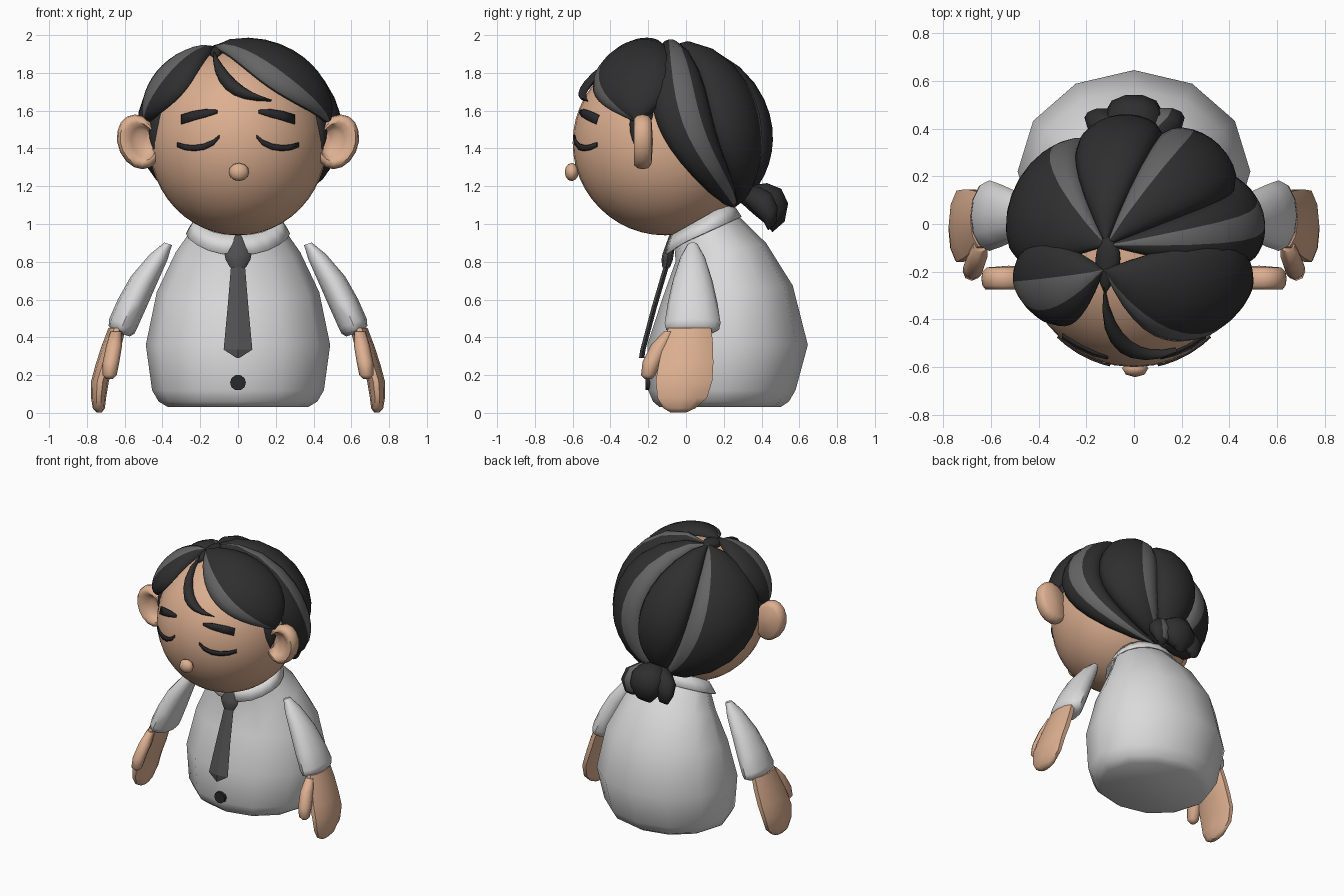
import bpy, bmesh, math
from mathutils import Vector as V

if "Cube" in bpy.data.objects:
    bpy.data.objects.remove(bpy.data.objects["Cube"])


def material(name, r, g, b):
    m = bpy.data.materials.new(name)
    m.diffuse_color = (r, g, b, 1)
    m.use_nodes = True
    m.node_tree.nodes["Principled BSDF"].inputs["Base Color"].default_value = m.diffuse_color
    return m


SKIN = material("skin", 0.72, 0.43, 0.28)
SHIRT = material("white shirt", 0.70, 0.70, 0.70)
HAIR = material("dark hair", 0.028, 0.028, 0.028)
STREAK = material("grey hair streak", 0.13, 0.13, 0.13)
TIE = material("tie grey", 0.08, 0.08, 0.08)
INK = material("face ink", 0.022, 0.022, 0.025)


def finish(name, bm, mats, angle=50):
    bmesh.ops.recalc_face_normals(bm, faces=bm.faces)
    me = bpy.data.meshes.new(name)
    bm.to_mesh(me)
    bm.free()
    for m in mats:
        me.materials.append(m)
    ob = bpy.data.objects.new(name, me)
    bpy.context.collection.objects.link(ob)
    bpy.ops.object.select_all(action='DESELECT')
    ob.select_set(True)
    bpy.context.view_layer.objects.active = ob
    bpy.ops.object.shade_smooth_by_angle(angle=math.radians(angle))
    return ob


def loft(name, rings, mats, n=12, caps=True, angle=50, streak=()):
    """Skin elliptical rings (centre, half axis a, half axis b)."""
    bm = bmesh.new()
    rows = []
    for c, a, b in rings:
        rows.append([bm.verts.new(V(c) + V(a) * math.cos(t) + V(b) * math.sin(t))
                     for t in (2 * math.pi * i / n for i in range(n))])
    for r, s in zip(rows, rows[1:]):
        for i in range(n):
            j = (i + 1) % n
            bm.faces.new((r[i], r[j], s[j], s[i])).material_index = int(i in streak)
    if caps:
        bm.faces.new(rows[0])
        bm.faces.new(rows[-1])
    return finish(name, bm, mats, angle)


def ball(name, centre, radii, mat, u=24, v=16):
    bm = bmesh.new()
    bmesh.ops.create_uvsphere(bm, u_segments=u, v_segments=v, radius=1)
    for p in bm.verts:
        p.co = V([c + r * q for c, r, q in zip(centre, radii, p.co)])
    return finish(name, bm, [mat], 80)


SKULL = V((0, -0.1, 1.45))


def lock(name, start, mid_a, mid_b, tip, streaks=(), base=0.495, bulge=0.068, nt=14, nv=10):
    """Puffy lock of hair lying on the skull between two arcs from start to tip."""
    k, a, b, e = [(V(p) - SKULL).normalized() for p in (start, mid_a, mid_b, tip)]
    bm = bmesh.new()
    rows = []
    for i in range(nt + 1):
        t = 0.003 + 0.985 * i / nt
        puff = math.sin(math.pi * t) ** 0.45
        top, under = [], []
        for j in range(nv + 1):
            v = j / nv
            ctrl = 2 * a.lerp(b, v).normalized() - 0.5 * (k + e)
            d = (k * (1 - t) ** 2 + ctrl * 2 * t * (1 - t) + e * t * t).normalized()
            top.append(SKULL + d * (base + bulge * puff * math.sin(math.pi * v) ** 0.6))
            under.append(SKULL + d * (base - 0.015))
        rows.append([bm.verts.new(p) for p in top + under[::-1]])
    n = len(rows[0])
    for r, s in zip(rows, rows[1:]):
        for i in range(n):
            j = (i + 1) % n
            f = bm.faces.new((r[i], r[j], s[j], s[i]))
            v = (i + 0.5) / nv
            f.material_index = int(any(lo < v < hi for lo, hi in streaks))
    bm.faces.new(rows[0])
    bm.faces.new(rows[-1])
    return finish(name, bm, [HAIR, STREAK], 60)


def face_y(x, z):
    return -0.11 - 0.49 * math.sqrt(1 - (x / 0.47) ** 2 - ((z - 1.43) / 0.49) ** 2)


def face_mark(name, points, side):
    """Thin plate on the face; points are (x, z, half height)."""
    bm = bmesh.new()
    rows = []
    for x, z, h in points:
        rows.append([bm.verts.new((side * x, face_y(x, q) - 0.004, q)) for q in (z - h, z + h)])
    for r, s in zip(rows, rows[1:]):
        bm.faces.new((r[0], r[1], s[1], s[0]))
    ob = finish(name, bm, [INK])
    mod = ob.modifiers.new("thickness", 'SOLIDIFY')
    mod.thickness, mod.offset = 0.009, 0


# torso: (z, centre y, half width, half depth, tilt)
torso = [(0.03, 0.18, 0.37, 0.32, 0), (0.06, 0.185, 0.42, 0.36, 0), (0.12, 0.19, 0.455, 0.39, 0),
         (0.36, 0.22, 0.488, 0.425, 0), (0.64, 0.22, 0.43, 0.345, 0.1),
         (0.85, 0.185, 0.33, 0.24, 0.2), (1.0, 0.09, 0.225, 0.155, 0.5)]
loft("shirt_torso", [((0, y, z), (w, 0, 0), (0, d, d * s)) for z, y, w, d, s in torso], [SHIRT], 12)
# folded collar that dips to the knot
collar = loft("shirt_collar", [((0, 0.08, 1.03), (0.22, 0, 0), (0, 0.16, 0.09)),
                               ((0, 0.09, 0.95), (0.275, 0, 0), (0, 0.205, 0.09))],
              [SHIRT], 20, caps=False)
for p in collar.data.vertices[20:]:
    if p.co.y < 0:
        p.co.z -= 0.025 * (1 - abs(abs(p.co.x) - 0.1) / 0.15)
mod = collar.modifiers.new("thickness", 'SOLIDIFY')
mod.thickness = 0.008

# tie and button
loft("tie_knot", [((0, y, z), (w, 0, 0), (0, d, 0)) for z, y, w, d in
                  [(0.95, -0.07, 0.012, 0.015), (0.84, -0.095, 0.072, 0.03),
                   (0.81, -0.10, 0.065, 0.03), (0.77, -0.105, 0.042, 0.02)]], [TIE], 8)
loft("tie_blade", [((0, y, z), (w, 0, 0), (0, 0.014, 0)) for z, y, w in
                   [(0.79, -0.10, 0.036), (0.56, -0.168, 0.055), (0.335, -0.228, 0.076),
                    (0.29, -0.235, 0.006)]], [TIE], 4, angle=20)
loft("shirt_button", [((0, y, 0.16), (0.042, 0, 0), (0, 0, 0.042)) for y in (-0.19, -0.215)], [INK], 10)

# head and nose
ball("head", (0, -0.11, 1.43), (0.47, 0.49, 0.49), SKIN, 36, 24)
ball("nose", (0.005, -0.605, 1.275), (0.055, 0.037, 0.048), SKIN, 8, 6)

for s, tag in ((1, "left"), (-1, "right")):
    # ear: rounded disc facing forward with a hollow towards the head: (radius, y, inward shift)
    prof = [(0.02, -0.225, 0.035), (0.4, -0.23, 0.035), (0.55, -0.25, 0.025), (0.7, -0.275, 0.01),
            (0.85, -0.275, 0), (0.96, -0.258, 0), (1, -0.23, 0), (0.96, -0.2, 0),
            (0.8, -0.182, 0), (0.02, -0.175, 0)]
    loft("ear_" + tag, [((s * (0.525 - sh), y, 1.435), (0.115 * r, 0, 0), (0.02 * s * r, 0, 0.145 * r))
                        for r, y, sh in prof], [SKIN], 16)
    # eyebrow and closed eye
    face_mark("eyebrow_" + tag, [(0.11, 1.595, 0.008), (0.17, 1.587, 0.02),
                                 (0.24, 1.572, 0.024), (0.30, 1.553, 0.024)], s)
    face_mark("closed_eye_" + tag, [(0.10, 1.462, 0.008), (0.13, 1.432, 0.014), (0.18, 1.409, 0.016),
                                    (0.23, 1.402, 0.016), (0.28, 1.406, 0.014), (0.32, 1.42, 0.012)], s)
    # sleeve: (x, z, thickness, half depth)
    arm = [(0.37, 0.895, 0.022, 0.025), (0.42, 0.825, 0.05, 0.065), (0.50, 0.70, 0.073, 0.105),
           (0.56, 0.58, 0.08, 0.132), (0.607, 0.475, 0.08, 0.148), (0.617, 0.44, 0.073, 0.14),
           (0.62, 0.42, 0.05, 0.10)]
    loft("sleeve_" + tag, [((s * x, 0.035, z), (s * r * 0.93, 0, r * 0.3), (0, d, 0))
                           for x, z, r, d in arm], [SHIRT], 12)
    # mitten hand: (x, y, z, thickness, half depth)
    hand = [(0.64, 0.02, 0.45, 0.046, 0.12), (0.668, 0.012, 0.36, 0.052, 0.138),
            (0.70, 0.0, 0.26, 0.053, 0.152), (0.73, -0.01, 0.17, 0.047, 0.157),
            (0.738, -0.02, 0.08, 0.040, 0.138), (0.737, -0.035, 0.025, 0.032, 0.09),
            (0.735, -0.04, 0.003, 0.015, 0.045)]
    loft("hand_" + tag, [((s * x, y, z), (s * r, 0, 0), (0, d, 0)) for x, y, z, r, d in hand], [SKIN], 10)
    thumb = [(0.645, -0.09, 0.43, 0.03, 0.03), (0.655, -0.135, 0.36, 0.042, 0.05),
             (0.672, -0.18, 0.27, 0.044, 0.05), (0.68, -0.20, 0.20, 0.038, 0.038),
             (0.68, -0.20, 0.18, 0.018, 0.018)]
    loft("thumb_" + tag, [((s * x, y, z), (s * r, 0, 0), (0, d, 0)) for x, y, z, r, d in thumb], [SKIN], 8)
    # sideburn
    lock("sideburn_" + tag, (s * 0.42, -0.2, 1.8), (s * 0.45, -0.31, 1.58), (s * 0.47, -0.18, 1.58),
         (s * 0.47, -0.27, 1.39), base=0.475, bulge=0.025, nt=8, nv=6)

# hair: locks sweep from the crown to the nape
CROWN, NAPE = (-0.12, -0.09, 1.95), (0, 0.23, 1.11)
PARTING = (-0.125, -0.19, 1.93)
mids = [(0.52, -0.15, 1.52), (0.46, 0.18, 1.5), (0.13, 0.43, 1.5), (-0.25, 0.38, 1.5), (-0.53, -0.15, 1.52)]
sweeps = [("right_side", [(0.4, 0.7)]), ("right_back", [(0.7, 1.0)]),
          ("left_back", []), ("left_side", [(0, 0.2)])]
for i, (tag, streaks) in enumerate(sweeps):
    lock("hair_" + tag, CROWN, mids[i], mids[i + 1], NAPE, streaks)
# swept fringe on both sides of the parting and a loose strand
lock("fringe_wide", PARTING, (0.17, -0.50, 1.735), (0.42, -0.06, 1.82), (0.51, -0.26, 1.54),
     [(0, 0.2)], base=0.51, bulge=0.065)
lock("fringe_narrow", PARTING, (-0.31, -0.45, 1.725), (-0.46, -0.06, 1.82), (-0.51, -0.24, 1.54),
     [(0.3, 0.6)], base=0.51, bulge=0.065)
lock("parting_tuft", (-0.12, -0.04, 1.95), (-0.17, -0.15, 1.94), (-0.06, -0.15, 1.95),
     (-0.125, -0.30, 1.90), base=0.495, bulge=0.02, nt=8, nv=6)
lock("loose_strand", (-0.125, -0.26, 1.91), (-0.06, -0.50, 1.70), (-0.01, -0.50, 1.755),
     (0.19, -0.54, 1.66), base=0.51, bulge=0.025, nt=8, nv=6)

# short ponytail: a large central tuft with a small one on each side
for tag, dx, k, streak in (("middle", 0, 1, ()), ("left", 0.13, 0.66, (2, 3)), ("right", -0.13, 0.62, ())):
    tail = [(0, 0.29, 1.17, 0.05, 0.05), (0.5, 0.365, 1.16, 0.10, 0.09), (0.9, 0.43, 1.12, 0.125, 0.105),
            (1.05, 0.48, 1.055, 0.115, 0.085), (1.05, 0.49, 0.985, 0.055, 0.045)]
    loft("ponytail_" + tag, [((dx * f, y - abs(dx) * 0.25 * f, z), (w * k, 0, 0), (0, d * k * 0.75, d * k * 0.66))
                             for f, y, z, w, d in tail], [HAIR, STREAK], 10, streak=streak)
